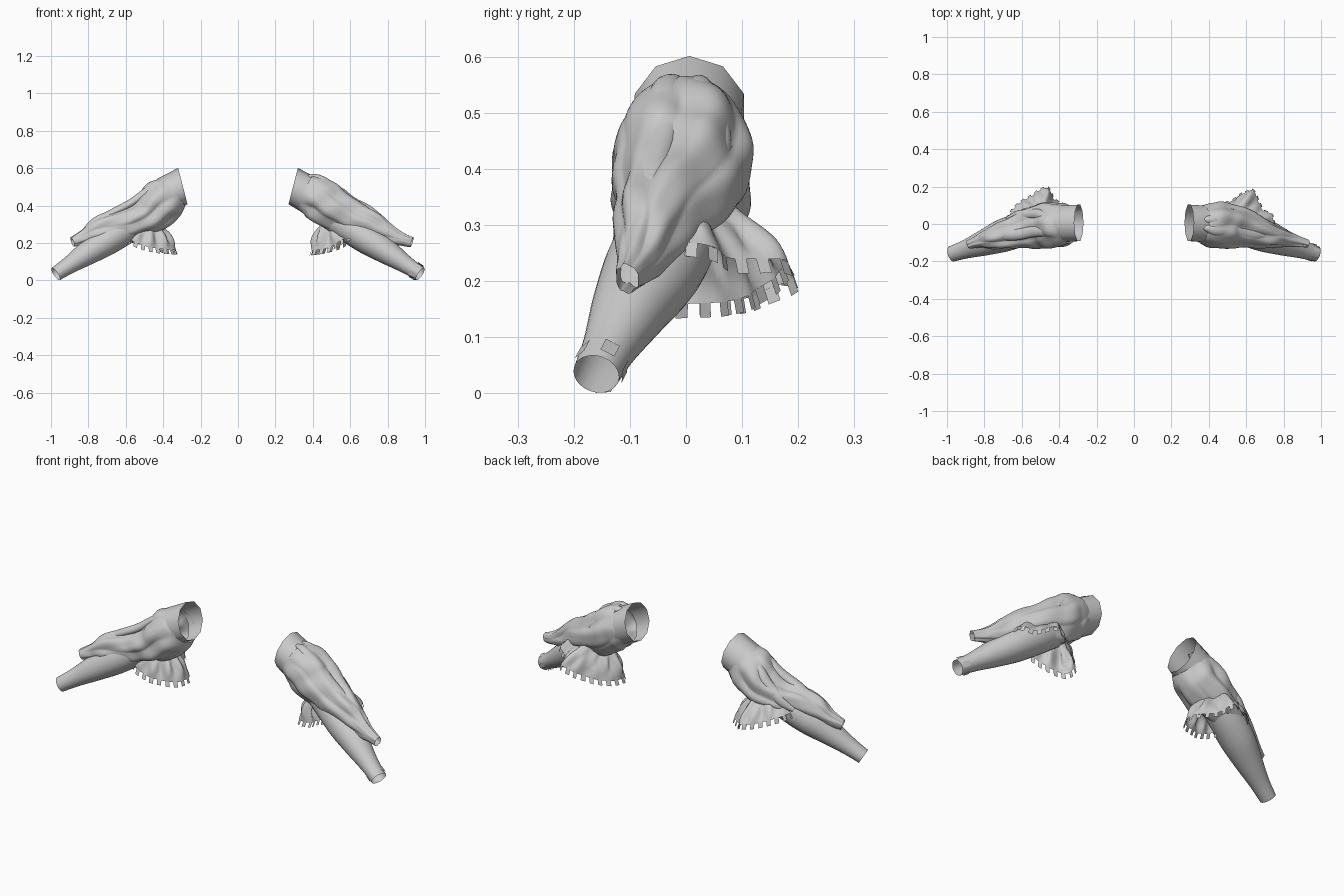
import bpy, bmesh, math
from mathutils import Vector

if "Cube" in bpy.data.objects:
    bpy.data.objects.remove(bpy.data.objects["Cube"])

UP = Vector((0, 0, 1))


def make(name, verts, faces, s, smooth=True):
    me = bpy.data.meshes.new(name)
    me.from_pydata([(v[0] * s, v[1], v[2]) for v in verts], [], faces)
    bm = bmesh.new()
    bm.from_mesh(me)
    bmesh.ops.recalc_face_normals(bm, faces=bm.faces)
    bm.to_mesh(me)
    bm.free()
    for p in me.polygons:
        p.use_smooth = smooth
    ob = bpy.data.objects.new(name, me)
    bpy.context.collection.objects.link(ob)
    return ob


def catmull(pts, n, closed=False):
    """Smooth samples through points, n per span."""
    P = [Vector(p) for p in pts]
    m = len(P)

    def g(k):
        return P[k % m] if closed else P[max(0, min(m - 1, k))]
    out = []
    for i in range(m if closed else m - 1):
        a, b, c, d = g(i - 1), g(i), g(i + 1), g(i + 2)
        for j in range(n):
            t = j / n
            out.append(0.5 * (2 * b + (c - a) * t + (2 * a - 5 * b + 4 * c - d) * t * t
                              + (3 * b - a - 3 * c + d) * t ** 3))
    if not closed:
        out.append(P[-1].copy())
    return out


def grid_faces(rows, cols):
    return [(r * cols + c, r * cols + (c + 1) % cols,
             (r + 1) * cols + (c + 1) % cols, (r + 1) * cols + c)
            for r in range(rows - 1) for c in range(cols)]


def loft(name, stations, s, sides=32, n=6, fold=lambda a, t: 0):
    """Open tube along stations (x, y, z, side radius, up radius)."""
    pos = catmull([q[:3] for q in stations], n)
    rad = catmull([(q[3], q[4], 0) for q in stations], n)
    verts = []
    for i, p in enumerate(pos):
        tan = (pos[min(i + 1, len(pos) - 1)] - pos[max(i - 1, 0)]).normalized()
        side = UP.cross(tan).normalized()
        up = tan.cross(side)
        t = i / (len(pos) - 1)
        for k in range(sides):
            a = 2 * math.pi * k / sides
            f = 1 + fold(a, t)
            verts.append(p + side * math.cos(a) * rad[i].x * f + up * math.sin(a) * rad[i].y * f)
    return make(name, verts, grid_faces(len(pos), sides), s)


def creases(phase):
    # long twisting cloth folds, sharp in the valleys, fading toward the shoulder
    def f(a, t):
        ridge = 2 * abs(math.sin(3 * a + 2 * t + phase + 0.4 * math.sin(9 * t))) - 1.1
        return min(1, t * 5) * (0.06 * ridge + 0.03 * math.sin(8 * a - 7 * t + phase)
                                + 0.022 * math.sin(32 * t + 3 * a + phase))
    return f


def bell(s, tag, hem, top):
    # flared elbow drape, sampled evenly around its hem
    dense = catmull(hem, 40, True)
    dist = [0]
    for i in range(len(dense)):
        dist.append(dist[-1] + (dense[(i + 1) % len(dense)] - dense[i]).length)
    cols, rows = 96, 12
    ring, j = [], 0
    for k in range(cols):
        while dist[j + 1] < dist[-1] * k / cols:
            j += 1
        ring.append(dense[j].copy())
    mid = sum(ring, Vector()) / cols
    verts = []
    for r in range(rows):
        t = r / (rows - 1)
        for k, h in enumerate(ring):
            d = h - mid
            p = (Vector(top) + d * 0.5).lerp(h + UP * 0.02, t)
            u = k / cols * 2 * math.pi
            wave = 0.09 * (abs(math.sin(5 * u + 1.5 * t)) - 0.4) + 0.05 * math.sin(12 * u - 3 * t)
            verts.append(p + Vector((d.x, d.y, 0)) * (0.06 + wave) * math.sin(math.pi * t * 0.9))
    make("elbow_drape_" + tag, verts, grid_faces(rows, cols), s)
    # square fringe teeth along the hem
    tv, tf = [], []
    for k in range(0, cols, 4):
        a, b = verts[-cols + k], verts[-cols + k + 2]
        out = (a + b) / 2 - mid
        out.z = 0
        d = (out.normalized() * 0.35 - UP).normalized() * 0.027
        i = len(tv)
        tv += [a, b, b + d, a + d]
        tf.append((i, i + 1, i + 2, i + 3))
    make("fringe_" + tag, tv, tf, s, False)


forearm = [(.5, -.01, .34, .075, .075), (.6, -.03, .28, .088, .083), (.7, -.062, .215, .088, .08),
           (.8, -.1, .15, .07, .066), (.9, -.135, .083, .05, .047), (.975, -.16, .034, .042, .039)]

sleeves = {
    1: [(.36, 0, .475, .1, .1), (.42, -.005, .445, .117, .118), (.5, -.01, .39, .118, .115),
        (.6, -.025, .34, .1, .098), (.7, -.055, .295, .072, .088), (.78, -.072, .255, .05, .064),
        (.86, -.09, .225, .034, .036), (.93, -.105, .204, .02, .026)],
    -1: [(.35, 0, .47, .1, .1), (.4, -.005, .425, .117, .122), (.48, -.01, .355, .12, .105),
         (.57, -.025, .315, .105, .085), (.66, -.05, .29, .082, .084), (.75, -.075, .26, .06, .072),
         (.82, -.09, .23, .036, .042), (.885, -.11, .205, .022, .026)],
}
hems = {
    1: [(.74, 0, .25), (.73, .05, .24), (.68, .08, .22), (.63, .175, .215), (.53, .125, .165),
        (.45, .08, .145), (.4, .02, .14), (.41, -.04, .14), (.49, -.06, .155), (.56, -.09, .2),
        (.63, -.1, .235), (.7, -.06, .255)],
    -1: [(.67, .03, .25), (.62, .1, .23), (.54, .15, .2), (.47, .19, .19), (.42, .12, .155),
         (.36, .08, .145), (.335, .02, .145), (.36, -.04, .145), (.43, -.07, .15), (.5, -.09, .165),
         (.57, -.08, .195), (.63, -.03, .23)],
}

for s, tag in ((1, "right"), (-1, "left")):
    loft("forearm_tube_" + tag, forearm, s)
    loft("outer_sleeve_" + tag, sleeves[s], s, sides=96, n=12, fold=creases(s * 0.8))
    bell(s, tag, hems[s], (.53, .01, .325) if s > 0 else (.49, .025, .315))

    # ten-sided shoulder cuff
    cv = []
    for c, u in ((Vector((.295, .006, .504)), Vector((.25, 0, .97))),
                 (Vector((.385, 0, .455)), Vector((.48, 0, .88)))):
        for k in range(10):
            a = 2 * math.pi * (k + 0.5) / 10
            cv.append(c + Vector((0, math.cos(a) * .102, 0)) + u * math.sin(a) * .1)
    make("shoulder_cuff_" + tag, cv, grid_faces(2, 10), s)

    # rolled folds lying along the top and back of the sleeve
    dz = 0 if s > 0 else -.035
    rolls = [[(.37, -.02, .55, .012, .012), (.43, -.03, .545 + dz, .028, .022), (.55, -.045, .465 + dz, .03, .022),
              (.68, -.06, .375 + dz * .6, .028, .02), (.8, -.08, .3 + dz * .4, .012, .012)],
             [(.37, .02, .55, .012, .012), (.43, .025, .54 + dz, .028, .024), (.52, .05, .45 + dz, .03, .03),
              (.6, .05, .37 + dz, .026, .03), (.68, .03, .32 + dz, .01, .012)]]
    for i, roll in enumerate(rolls):
        loft(f"sleeve_fold_{i}_{tag}", roll, s, sides=16,
             fold=lambda a, t: 0.12 * math.sin(17 * t + a))

# loose tabs around one wrist
axis = Vector((.75, -.25, -.48)).normalized()
side = UP.cross(axis).normalized()
up = axis.cross(side)
tv, tf = [], []
for k in range(5):
    a0 = 2 * math.pi * k / 5 + 0.7
    rim = [Vector((.952, -.152, .049)) + (side * math.cos(a) + up * math.sin(a)) * .047
           for a in (a0, a0 + .6)]
    d = axis * .03
    i = len(tv)
    tv += [rim[0] - d * .6, rim[1] - d * .6, rim[1] + d * .6, rim[0] + d * .6]
    tf.append((i, i + 1, i + 2, i + 3))
make("wrist_tabs", tv, tf, 1, False)
